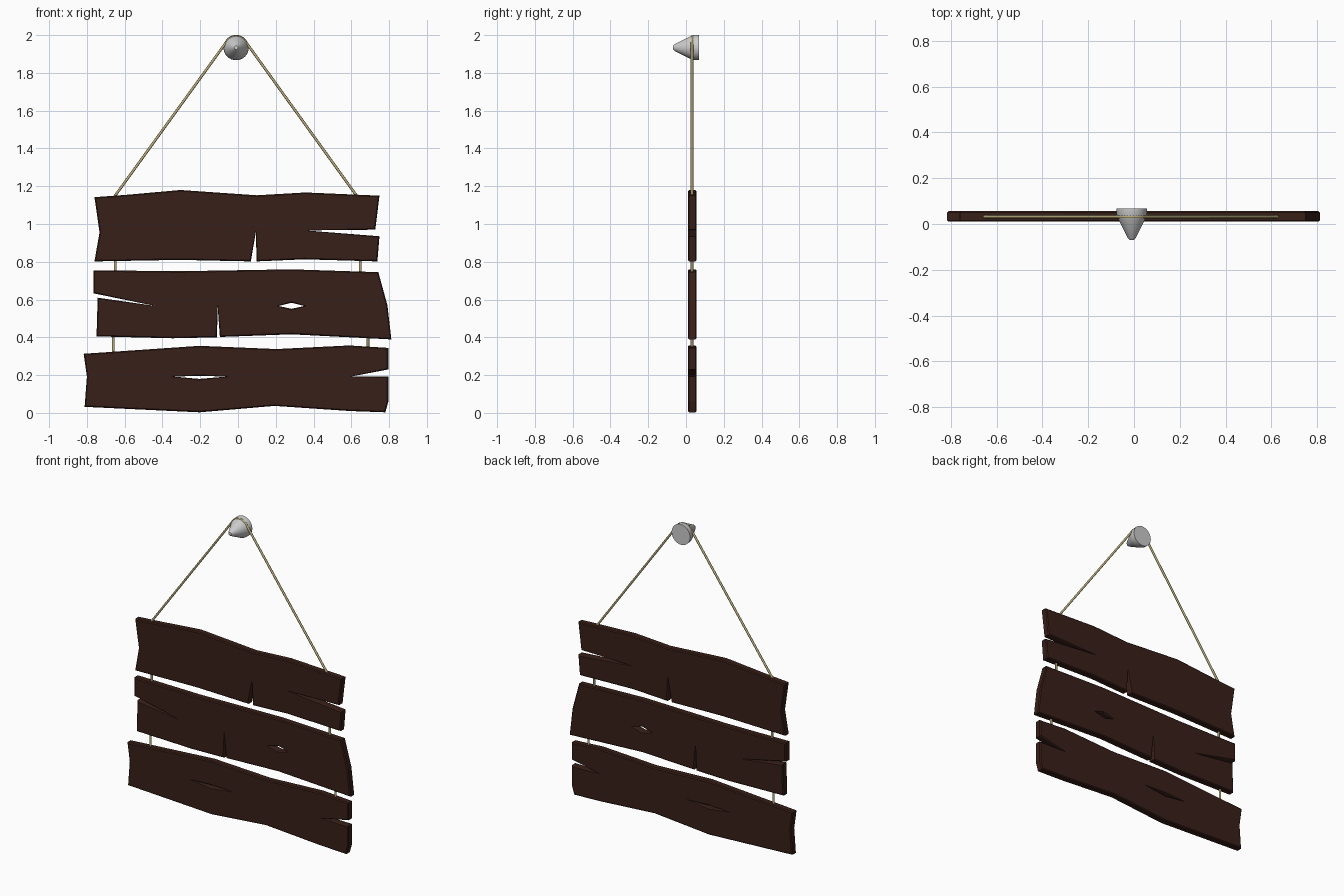
import bpy, bmesh, math
from mathutils import Vector

if "Cube" in bpy.data.objects:
    bpy.data.objects.remove(bpy.data.objects["Cube"])

Y0, Y1, BEV = 0.01, 0.056, 0.006


def material(name, rgb):
    m = bpy.data.materials.new(name)
    m.diffuse_color = (*rgb, 1)
    m.use_nodes = True
    m.node_tree.nodes["Principled BSDF"].inputs["Base Color"].default_value = m.diffuse_color
    return m


WOOD = material("dark_wood", (0.04, 0.014, 0.009))
ROPE = material("rope_tan", (0.5, 0.42, 0.2))


def inset(pts, d):
    """Shift a loop towards its left side, with limited mitres."""
    out = []
    for i, p in enumerate(pts):
        a = (p - pts[i - 1]).normalized()
        b = (pts[(i + 1) % len(pts)] - p).normalized()
        na, nb = Vector((-a.y, a.x)), Vector((-b.y, b.x))
        m = na + nb
        m = m.normalized() if m.length > 1e-4 else -a
        out.append(p + m * min(d / max(m.dot(na), 0.1), 1.5 * d))
    return out


def oriented(pts, ccw):
    pts = [Vector(p) for p in pts]
    area = sum(pts[i - 1].cross(pts[i]) for i in range(len(pts)))
    return pts if (area > 0) == ccw else pts[::-1]


def plank(name, outline, hole=None):
    """Board with chamfered rims, cracks in the outline and an optional split."""
    bm = bmesh.new()
    loops = [oriented(outline, True)] + ([oriented(hole, False)] if hole else [])
    caps = {0: [], 3: []}
    for pts in loops:
        small = inset(pts, BEV)
        rings = []
        for ring, y in ((small, Y0), (pts, Y0 + BEV), (pts, Y1 - BEV), (small, Y1)):
            rings.append([bm.verts.new((p.x, y, p.y)) for p in ring])
        n = len(pts)
        for r in range(3):
            for i in range(n):
                j = (i + 1) % n
                bm.faces.new((rings[r][i], rings[r][j], rings[r + 1][j], rings[r + 1][i]))
        for r in caps:
            caps[r] += [bm.edges.get((rings[r][i], rings[r][(i + 1) % n])) for i in range(n)]
    for r, edges in caps.items():
        bmesh.ops.triangle_fill(bm, edges=edges, use_beauty=True,
                                normal=(0, -1 if r == 0 else 1, 0))
    bmesh.ops.recalc_face_normals(bm, faces=bm.faces)
    me = bpy.data.meshes.new(name)
    bm.to_mesh(me)
    bm.free()
    me.materials.append(WOOD)
    ob = bpy.data.objects.new(name, me)
    bpy.context.collection.objects.link(ob)


def rope(name, pts, r=0.007):
    cu = bpy.data.curves.new(name, 'CURVE')
    cu.dimensions = '3D'
    cu.bevel_depth = r
    cu.bevel_resolution = 2
    cu.use_fill_caps = True
    sp = cu.splines.new('POLY')
    sp.points.add(len(pts) - 1)
    for q, (x, z) in zip(sp.points, pts):
        q.co = (x, 0.032, z, 1)
    cu.materials.append(ROPE)
    bpy.context.collection.objects.link(bpy.data.objects.new(name, cu))


# Boards
plank("top_plank", [
    (-.76, 1.142), (-.585, 1.155), (-.305, 1.18), (.10, 1.152), (.357, 1.167),
    (.749, 1.15), (.727, .97), (.357, .966), (.749, .935), (.738, .802),
    (.352, .813), (.098, .802), (.095, .961), (.068, .802), (-.31, .81),
    (-.76, .802), (-.733, .956)])
plank("middle_plank", [
    (-.765, .755), (-.31, .75), (.283, .76), (.743, .745), (.791, .57),
    (.812, .389), (.283, .416), (-.096, .402), (-.108, .569), (-.111, .40),
    (-.347, .395), (-.749, .405), (-.743, .61), (-.442, .567), (-.765, .633)],
    [(.214, .566), (.283, .583), (.352, .566), (.283, .551)])
plank("bottom_plank", [
    (-.817, .313), (-.204, .355), (.204, .338), (.59, .357), (.796, .344),
    (.796, .23), (.6, .193), (.796, .193), (.796, .06), (.78, .003),
    (.59, .01), (.193, .037), (-.204, .003), (-.812, .032), (-.80, .193)],
    [(-.352, .193), (-.204, .195), (-.05, .193), (-.204, .18)])

# Hanging rope looped over the peg
PX, PZ = -0.01, 1.934
arc = [(PX + .059 * math.cos(math.radians(a)), PZ + .059 * math.sin(math.radians(a)))
       for a in range(144, 35, -12)]
rope("hanging_rope", [(-.665, 1.13)] + arc + [(.642, 1.13)])

# Short ropes joining the boards
for name, x, za, zb in (("upper_left_tie", -.65, .73, .83), ("upper_right_tie", .647, .73, .83),
                        ("lower_left_tie", -.66, .30, .43), ("lower_right_tie", .688, .32, .43)):
    rope(name, [(x, za), (x, zb)])

# Peg: lathed cone pointing forward
bm = bmesh.new()
profile = [(.067, .068), (.066, .04), (.058, .02), (.017, -.062), (.010, -.069)]
N = 32
rings = [[bm.verts.new((PX + r * math.cos(2 * math.pi * i / N), y,
                        PZ + r * math.sin(2 * math.pi * i / N))) for i in range(N)]
         for r, y in profile]
for a, b in zip(rings, rings[1:]):
    for i in range(N):
        j = (i + 1) % N
        bm.faces.new((a[i], a[j], b[j], b[i]))
bm.faces.new(rings[0])
bm.faces.new(rings[-1])
bmesh.ops.recalc_face_normals(bm, faces=bm.faces)
me = bpy.data.meshes.new("peg")
bm.to_mesh(me)
bm.free()
peg = bpy.data.objects.new("peg", me)
bpy.context.collection.objects.link(peg)
bpy.context.view_layer.objects.active = peg
peg.select_set(True)
bpy.ops.object.shade_smooth_by_angle(angle=math.radians(40))
